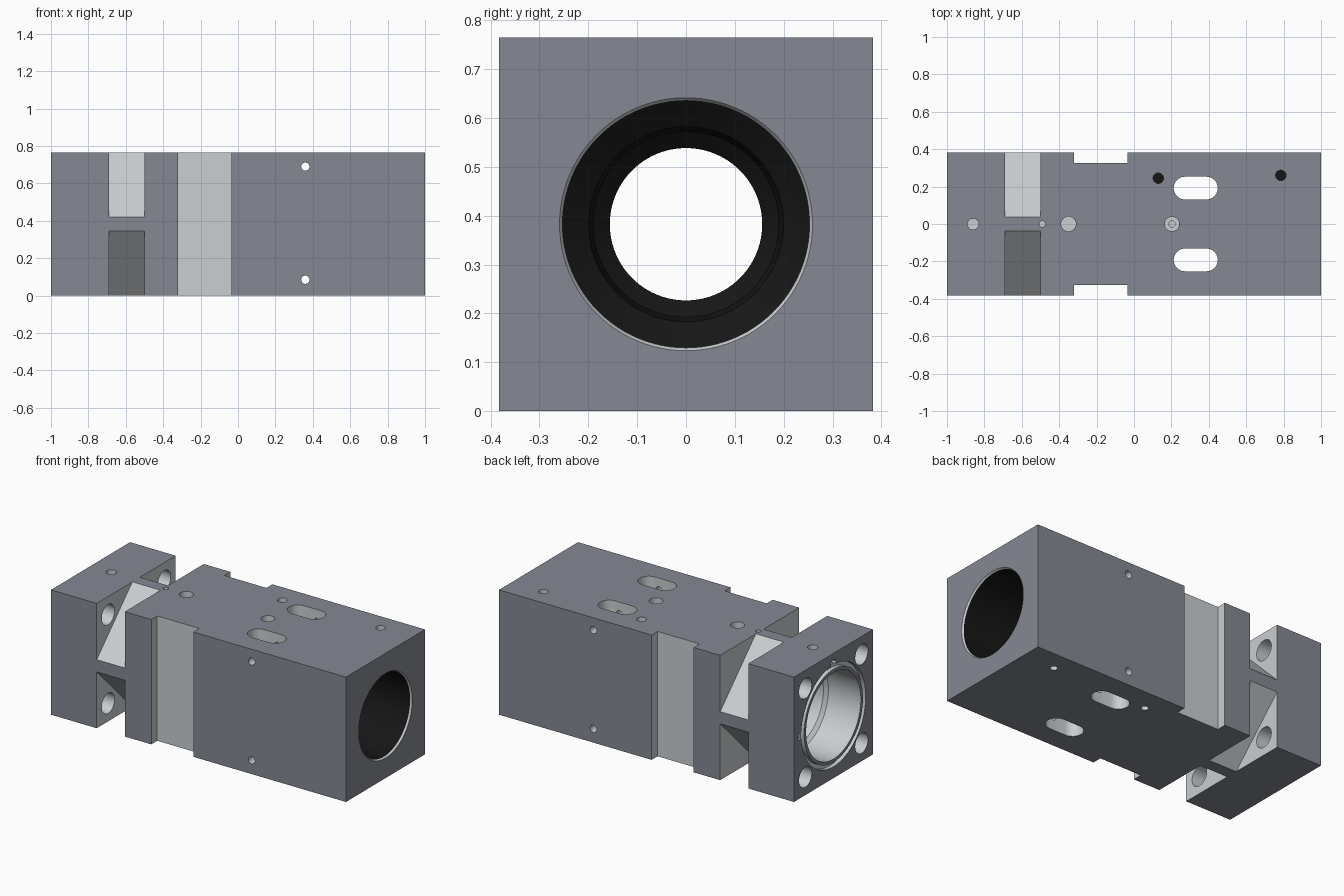
import bpy, bmesh, math
from mathutils import Vector, Matrix

if "Cube" in bpy.data.objects:
    bpy.data.objects.remove(bpy.data.objects["Cube"])

H = 0.3825            # half width and half height
ZC, TOP = H, 2 * H    # bore axis height, top of block


def material(name, color):
    m = bpy.data.materials.new(name)
    m.diffuse_color = (*color, 1)
    m.use_nodes = True
    m.node_tree.nodes["Principled BSDF"].inputs["Base Color"].default_value = m.diffuse_color
    return m


# outer faces, machined faces, thread
MATS = [material("dark_grey", (0.234, 0.248, 0.291)),
        material("machined_grey", (0.59, 0.62, 0.64)),
        material("black_thread", (0.008, 0.008, 0.008))]


def make(name, bm):
    bmesh.ops.remove_doubles(bm, verts=bm.verts, dist=1e-5)
    bmesh.ops.recalc_face_normals(bm, faces=bm.faces)
    me = bpy.data.meshes.new(name)
    bm.to_mesh(me)
    bm.free()
    for m in MATS:
        me.materials.append(m)
    ob = bpy.data.objects.new(name, me)
    bpy.context.collection.objects.link(ob)
    return ob


def lathe(name, profile, origin, direction, n=64, black=()):
    """Revolve a closed (distance, radius) loop; segments listed in black are dark."""
    bm = bmesh.new()
    m = Matrix.Translation(origin) @ Vector(direction).to_track_quat('Z', 'Y').to_matrix().to_4x4()
    k = len(profile)
    rings = []
    for i in range(n):
        a = 2 * math.pi * i / n
        rings.append([bm.verts.new(m @ Vector((r * math.cos(a), r * math.sin(a), t)))
                      for t, r in profile])
    for i in range(n):
        p, q = rings[i], rings[(i + 1) % n]
        for j in range(k):
            l = (j + 1) % k
            if profile[j][1] or profile[l][1]:
                f = bm.faces.new((p[j], p[l], q[l], q[j]))
                f.material_index = 2 if j in black else 1
    return make(name, bm)


def prism(name, pts, axis, lo, hi, mat=1):
    """Extrude a 2D outline along x (points are y,z) or z (points are x,y)."""
    bm = bmesh.new()
    place = (lambda p, t: (t, *p)) if axis == 'x' else (lambda p, t: (*p, t))
    a = [bm.verts.new(place(p, lo)) for p in pts]
    b = [bm.verts.new(place(p, hi)) for p in pts]
    bm.faces.new(a)
    bm.faces.new(b)
    for i in range(len(pts)):
        j = (i + 1) % len(pts)
        bm.faces.new((a[i], a[j], b[j], b[i]))
    for f in bm.faces:
        f.material_index = mat
    return make(name, bm)


def cut(body, cutter):
    mod = body.modifiers.new("cut", 'BOOLEAN')
    mod.operation, mod.solver, mod.object = 'DIFFERENCE', 'EXACT', cutter
    mod.material_mode = 'TRANSFER'
    bpy.context.view_layer.objects.active = body
    bpy.ops.object.modifier_apply(modifier=mod.name)
    bpy.data.objects.remove(cutter)


def drill(body, origin, direction, r, depth, n=24, black=()):
    prof = [(-0.05, 0), (-0.05, r), (depth, r), (depth, 0)]
    cut(body, lathe("drill", prof, origin, direction, n, black))


# main block
body = prism("valve_block", [(-H, 0), (H, 0), (H, TOP), (-H, TOP)], 'x', -1, 1, 0)

# four diagonal corner notches behind the flange, two shallow side notches
e, c = H + 0.1, 0.345 + 0.2
for sy in (-1, 1):
    for sz in (-1, 1):
        tri = [(sy * e, ZC + sz * e), (sy * (e - c), ZC + sz * e), (sy * e, ZC + sz * (e - c))]
        cut(body, prism("corner_notch", tri, 'x', -0.69, -0.5))
    y0, y1 = sorted((sy * 0.325, sy * 0.5))
    cut(body, prism("side_notch", [(-0.32, y0), (-0.035, y0), (-0.035, y1), (-0.32, y1)],
                    'z', -0.1, 1))

# one through bore: stepped flange end, narrow middle, tapered seat, black thread, chamfer
bore = [(-1.1, 0), (-1.1, 0.265), (-0.78, 0.265), (-0.76, 0.245), (-0.05, 0.245),
        (0.04, 0.156), (0.48, 0.156), (0.51, 0.19), (0.56, 0.2), (0.6, 0.253),
        (0.99, 0.253), (1.01, 0.265), (1.1, 0.265), (1.1, 0)]
cut(body, lathe("bore", bore, (0, 0, ZC), (1, 0, 0), 96, range(5, 10)))

# seal groove, bolt holes and two pin holes on the flange face
axis = (1, 0, 0)
cut(body, lathe("seal_groove", [(-1.1, 0.285), (-1.1, 0.312), (-0.975, 0.312), (-0.975, 0.285)],
                (0, 0, ZC), axis, 96))
for sy in (-1, 1):
    for sz in (-1, 1):
        drill(body, (-1, sy * 0.272, ZC + sz * 0.272), axis, 0.062, 0.4, 32)
drill(body, (-1, 0.32, ZC), axis, 0.024, 0.1)
drill(body, (-1, 0, ZC + 0.32), axis, 0.024, 0.1)

# two long slots straight through from top to bottom
for sy in (-1, 1):
    pts = []
    for cx, start in ((0.387, -90), (0.273, 90)):
        for i in range(13):
            a = math.radians(start + 15 * i)
            pts.append((cx + 0.061 * math.cos(a), sy * 0.192 + 0.061 * math.sin(a)))
    cut(body, prism("slot", pts, 'z', -0.1, 1))

# cross holes running front to back
for z in (0.085, 0.69):
    drill(body, (0.36, -H, z), (0, 1, 0), 0.022, 1)

# top ports along the centre line: x, radius, depth
down = (0, 0, -1)
for x, r, d in ((-0.86, 0.03, 0.2), (-0.49, 0.016, 0.08), (-0.35, 0.04, 0.1),
                (0.203, 0.039, 0.06), (0.203, 0.017, 0.12)):
    drill(body, (x, 0, TOP), down, r, d)

# threaded holes off centre, top and bottom
for x, y in ((0.13, 0.245), (0.785, 0.26)):
    drill(body, (x, y, TOP), down, 0.028, 0.11, black=(2,))
    drill(body, (x, y, 0), (0, 0, 1), 0.021, 0.1)

# smooth bores, crisp edges
body.select_set(True)
bpy.context.view_layer.objects.active = body
bpy.ops.object.shade_smooth_by_angle(angle=math.radians(30))
